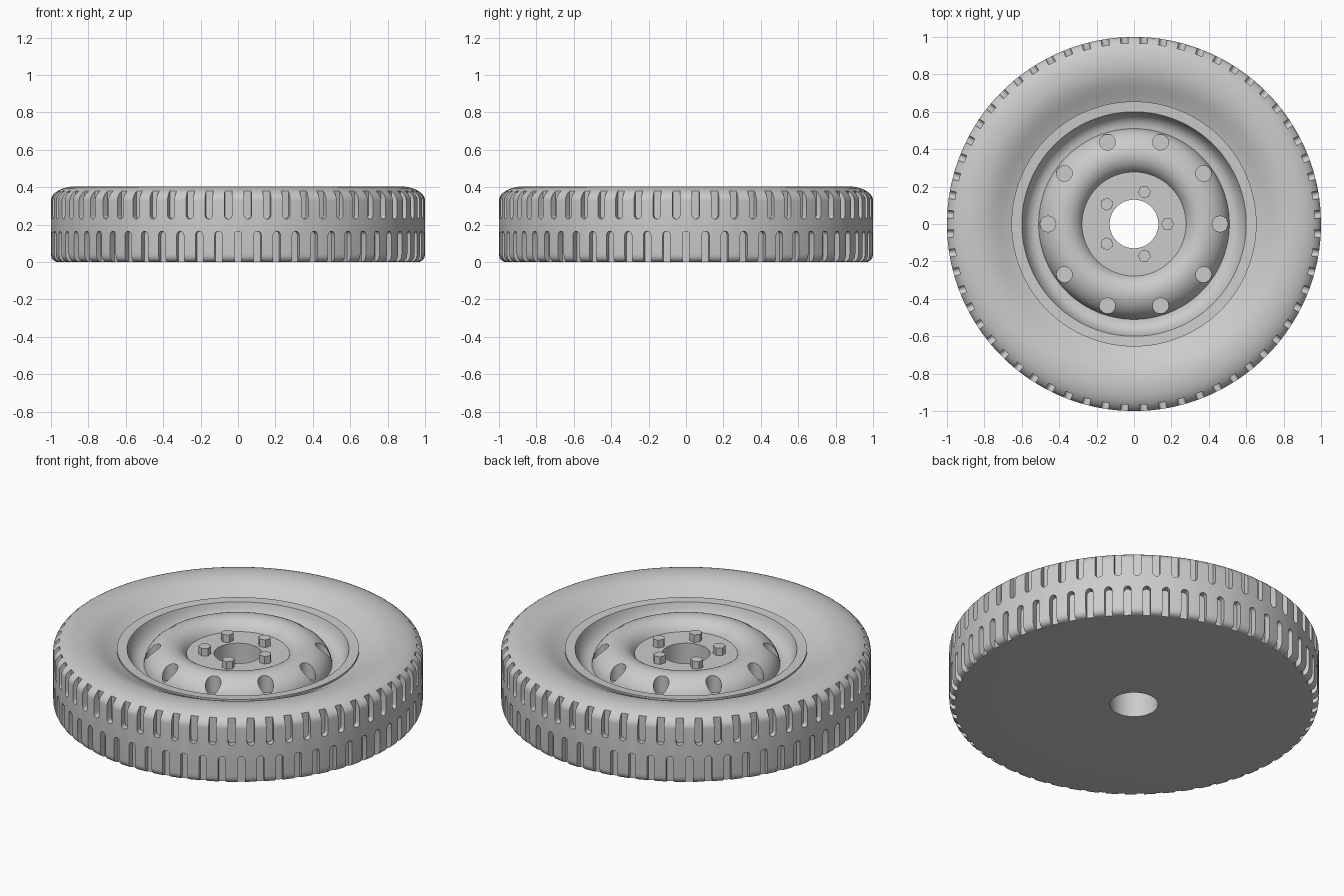
import bpy, bmesh, math
from mathutils import Matrix, Vector
from mathutils.geometry import interpolate_bezier

default = bpy.data.objects.get("Cube")
if default:
    bpy.data.objects.remove(default, do_unlink=True)

SEGMENTS = 180
TREADS = 60

grey = bpy.data.materials.new("plain grey")
grey.use_nodes = True
colour = (0.6, 0.6, 0.6, 1)
grey.diffuse_color = colour
grey.node_tree.nodes["Principled BSDF"].inputs["Base Color"].default_value = colour


def make_object(name, bm):
    bmesh.ops.recalc_face_normals(bm, faces=bm.faces)
    mesh = bpy.data.meshes.new(name)
    bm.to_mesh(mesh)
    bm.free()
    mesh.materials.append(grey)
    obj = bpy.data.objects.new(name, mesh)
    bpy.context.collection.objects.link(obj)
    return obj


def curve(a, b, c, d, steps=8):
    """Bezier points in (radius, height), without the first point."""
    pts = interpolate_bezier(*[Vector((*p, 0)) for p in (a, b, c, d)], steps + 1)
    return [(p.x, p.y) for p in pts[1:]]


def lathe(name, profile):
    """Revolve a closed (radius, height) profile around z."""
    bm = bmesh.new()
    rings = []
    for i in range(SEGMENTS):
        a = math.tau * i / SEGMENTS
        rings.append([bm.verts.new((r * math.cos(a), r * math.sin(a), z)) for r, z in profile])
    n = len(profile)
    for i in range(SEGMENTS):
        here, there = rings[i], rings[(i + 1) % SEGMENTS]
        for j in range(n):
            k = (j + 1) % n
            bm.faces.new((here[j], there[j], there[k], here[k]))
    return make_object(name, bm)


def carve(obj, cutter):
    mod = obj.modifiers.new("carve", "BOOLEAN")
    mod.operation = "DIFFERENCE"
    mod.solver = "EXACT"
    mod.object = cutter
    bpy.context.view_layer.objects.active = obj
    bpy.ops.object.modifier_apply(modifier=mod.name)
    bpy.data.objects.remove(cutter, do_unlink=True)


def smooth(obj):
    bpy.ops.object.select_all(action="DESELECT")
    obj.select_set(True)
    bpy.context.view_layer.objects.active = obj
    bpy.ops.object.shade_smooth_by_angle(angle=math.radians(32))


def groove(bm, angle, closed_z, open_z, inner=0.966, half=0.02):
    """Tread slot with one rounded end, pushed in from outside."""
    way = 1 if open_z > closed_z else -1
    outline = [(half, open_z), (-half, open_z)]
    for i in range(7):
        t = math.pi * i / 6
        outline.append((-half * math.cos(t), closed_z + way * half * (1 - math.sin(t))))
    turn = Matrix.Rotation(angle, 3, "Z")
    near = [bm.verts.new(turn @ Vector((inner, t, z))) for t, z in outline]
    far = [bm.verts.new(turn @ Vector((1.1, t, z))) for t, z in outline]
    bm.faces.new(near)
    bm.faces.new(far)
    for i in range(len(outline)):
        k = (i + 1) % len(outline)
        bm.faces.new((near[i], near[k], far[k], far[i]))


# Tyre: flat underside, straight tread, rounded shoulder, sidewall dipping to the rim
seat = 0.655
tyre = lathe("tyre", [(seat, 0), (0.96, 0)]
             + curve((0.96, 0), (0.985, 0), (1, 0.015), (1, 0.045), 6)
             + [(1, 0.33)]
             + curve((1, 0.33), (1, 0.365), (0.95, 0.405), (0.86, 0.405), 10)
             + curve((0.86, 0.405), (0.77, 0.405), (0.73, 0.365), (seat, 0.335), 10))

# Two staggered rows of tread grooves
bm = bmesh.new()
for i in range(TREADS):
    groove(bm, math.tau * i / TREADS, 0.165, -0.1)
    groove(bm, math.tau * (i + 0.5) / TREADS, 0.23, 0.5)
carve(tyre, make_object("groove_cutter", bm))
smooth(tyre)

# Wheel: bore, flat hub, domed disc, well and flange
hub_z = 0.315
wheel = lathe("wheel", [(0.13, 0), (0.13, hub_z), (0.278, hub_z)]
              + curve((0.278, hub_z), (0.295, 0.35), (0.33, 0.375), (0.375, 0.375))
              + curve((0.375, 0.375), (0.43, 0.375), (0.5, 0.33), (0.51, 0.255), 10)
              + curve((0.51, 0.255), (0.56, 0.255), (0.585, 0.29), (0.6, 0.342))
              + [(seat, 0.345), (seat, 0)])

# Ten round blind holes in the disc
bm = bmesh.new()
for i in range(10):
    spot = Matrix.Rotation(math.tau * i / 10, 4, "Z") @ Matrix.Translation((0.46, 0, 0.385))
    bmesh.ops.create_cone(bm, cap_ends=True, segments=32, radius1=0.042, radius2=0.042,
                          depth=0.24, matrix=spot)
carve(wheel, make_object("hole_cutter", bm))
smooth(wheel)

# Five hexagonal bolts on the hub
for i in range(5):
    bm = bmesh.new()
    spot = (Matrix.Rotation(math.tau * i / 5, 4, "Z")
            @ Matrix.Translation((0.18, 0, hub_z + 0.02))
            @ Matrix.Rotation(math.pi / 6, 4, "Z"))
    bmesh.ops.create_cone(bm, cap_ends=True, segments=6, radius1=0.035, radius2=0.035,
                          depth=0.05, matrix=spot)
    bolt = make_object(f"bolt_{i + 1}", bm)
